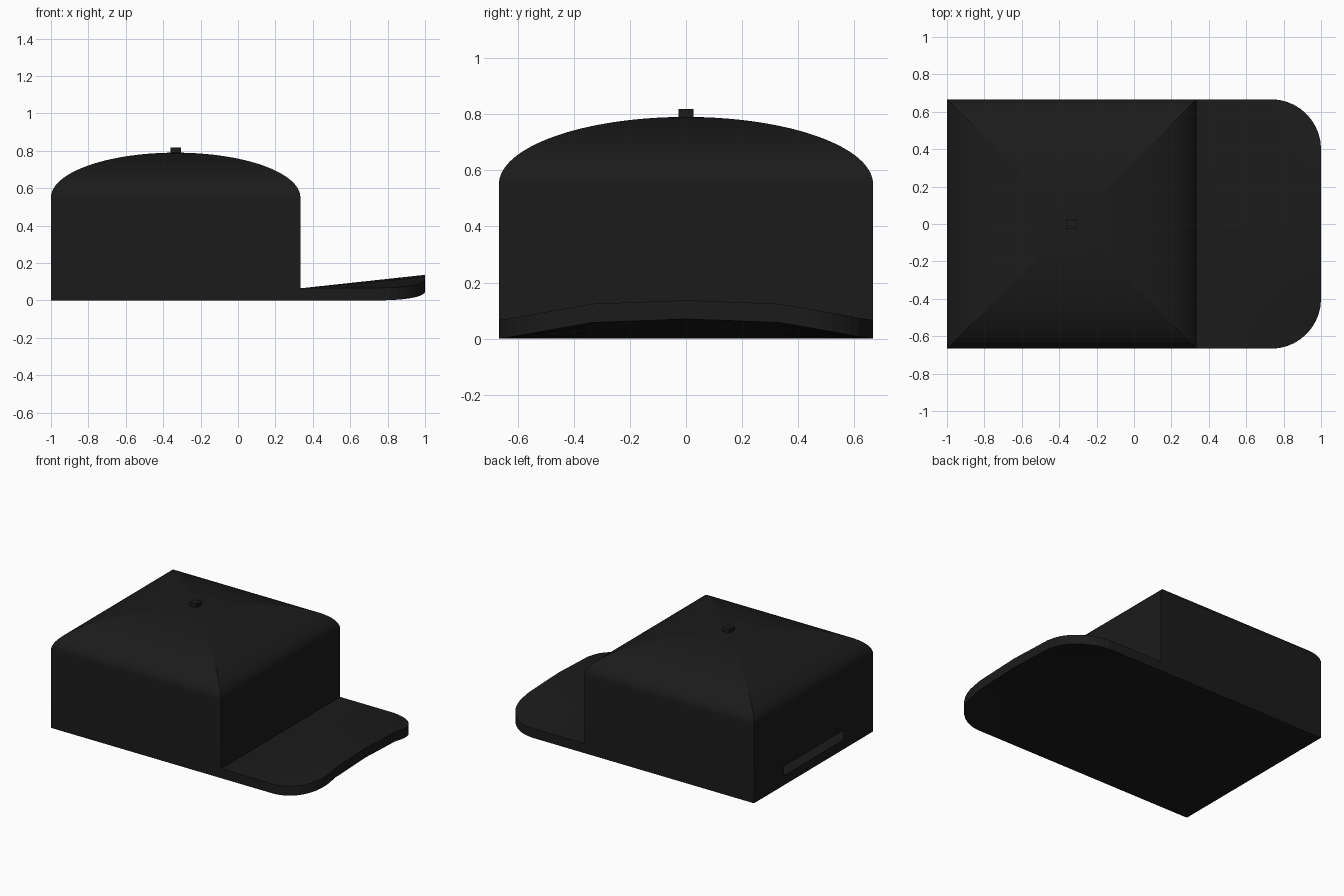
import bpy, bmesh
from math import sin, cos, pi
from mathutils import Matrix, Vector

cube = bpy.data.objects.get("Cube")
if cube:
    bpy.data.objects.remove(cube, do_unlink=True)

UNIT = 2 / 30          # thickness of the base plate, height of the slot
HALF = 10 * UNIT       # half width of the square crown
CENTRE = -5 * UNIT     # crown centre in x
FRONT = 5 * UNIT       # where the brim meets the crown
WALL_TOP, DOME_TOP = 0.55, 0.79

black = bpy.data.materials.new("black fabric")
black.use_nodes = True
colour = (0.011, 0.011, 0.011, 1)
black.diffuse_color = colour
bsdf = black.node_tree.nodes["Principled BSDF"]
bsdf.inputs["Base Color"].default_value = colour
bsdf.inputs["Roughness"].default_value = 0.9


def finish(name, bm):
    bmesh.ops.recalc_face_normals(bm, faces=bm.faces[:])
    mesh = bpy.data.meshes.new(name)
    bm.to_mesh(mesh)
    bm.free()
    mesh.materials.append(black)
    obj = bpy.data.objects.new(name, mesh)
    bpy.context.collection.objects.link(obj)
    bpy.ops.object.select_all(action='DESELECT')
    obj.select_set(True)
    bpy.context.view_layer.objects.active = obj
    bpy.ops.object.shade_smooth_by_angle(angle=pi / 22)


def cut(bm, geom, point, normal):
    bmesh.ops.bisect_plane(bm, geom=geom, plane_co=point, plane_no=normal)


def all_geom(bm):
    return bm.verts[:] + bm.edges[:] + bm.faces[:]


def slot_strip(bm):
    centres = [(f, f.calc_center_median()) for f in bm.faces]
    return [f for f, c in centres if c.x < -0.99 and c.z < 2 * UNIT]


# Crown: square rings stacked up the wall and over an elliptical dome
bm = bmesh.new()
STEPS = 48
profile = [(HALF, UNIT), (HALF, 2 * UNIT)]
for i in range(STEPS):
    t = i / STEPS * pi / 2
    profile.append((HALF * cos(t), WALL_TOP + (DOME_TOP - WALL_TOP) * sin(t)))
corners = [(-1, -1), (1, -1), (1, 1), (-1, 1)]
rings = [[bm.verts.new((CENTRE + sx * r, sy * r, z)) for sx, sy in corners] for r, z in profile]
for low, high in zip(rings, rings[1:]):
    for i in range(4):
        j = (i + 1) % 4
        bm.faces.new((low[i], low[j], high[j], high[i]))
tip = bm.verts.new((CENTRE, 0, DOME_TOP))
for i in range(4):
    bm.faces.new((rings[-1][i], rings[-1][(i + 1) % 4], tip))

# Adjustment slot at the back of the crown
for y in (-HALF / 2, HALF / 2):
    strip = slot_strip(bm)
    edges = {e for f in strip for e in f.edges}
    verts = {v for f in strip for v in f.verts}
    cut(bm, strip + list(edges) + list(verts), (0, y, 0), (0, 1, 0))
slot = [f for f in slot_strip(bm) if abs(f.calc_center_median().y) < 0.1]
bmesh.ops.delete(bm, geom=slot, context='FACES')
finish("crown", bm)

# Brim and base: one rounded plate, arched towards its free end
bm = bmesh.new()
RADIUS = 4 * UNIT
arc = [(1 - RADIUS + RADIUS * sin(i / 10 * pi / 2), HALF - RADIUS + RADIUS * cos(i / 10 * pi / 2))
       for i in range(11)]
outline = [(-1, HALF)] + arc + [(x, -y) for x, y in reversed(arc)] + [(-1, -HALF)]
base = bm.faces.new([bm.verts.new((x, y, 0)) for x, y in outline])
top = bmesh.ops.extrude_face_region(bm, geom=[base], use_keep_orig=True)
bmesh.ops.translate(bm, vec=(0, 0, UNIT),
                    verts=[v for v in top["geom"] if isinstance(v, bmesh.types.BMVert)])
BEND = FRONT + 0.02
for i in range(6):
    cut(bm, all_geom(bm), (BEND + (1 - BEND) * i / 6, 0, 0), (1, 0, 0))
for y in (-HALF / 2, 0, HALF / 2):
    cut(bm, all_geom(bm), (0, y, 0), (0, 1, 0))


def arch(y):
    t = abs(y) / HALF * 2
    return 1 - 0.18 * t if t < 1 else 0.82 * (2 - t)


for v in bm.verts:
    v.co.z += 0.07 * arch(v.co.y) * max(0, (v.co.x - BEND) / (1 - BEND))
finish("brim_and_base", bm)

# Button on top
bm = bmesh.new()
bmesh.ops.create_cube(bm, size=1, matrix=Matrix.Translation(Vector((CENTRE, 0, 0.793)))
                      @ Matrix.Diagonal((0.055, 0.055, 0.05, 1)))
finish("top_button", bm)
